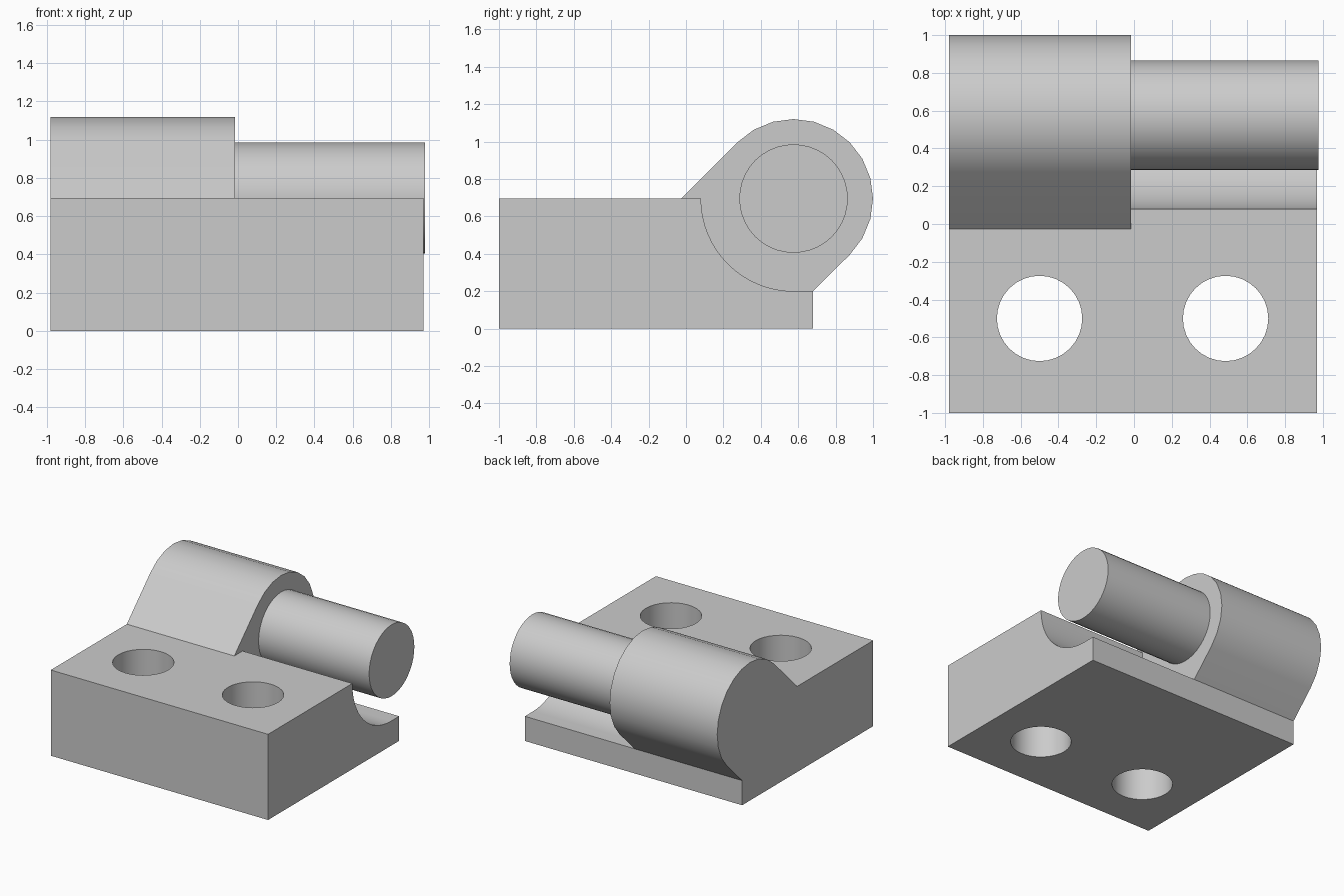
import bpy
import bmesh
from math import sin, cos, radians

if "Cube" in bpy.data.objects:
    bpy.data.objects.remove(bpy.data.objects["Cube"])

AXIS_Y, AXIS_Z = 0.575, 0.695      # hinge axis, parallel to x
BARREL_R, PIN_R, RELIEF_R = 0.425, 0.29, 0.495
LEFT, STEP, RIGHT = -0.98, -0.015, 0.97

steel = bpy.data.materials.new("plain grey")
steel.use_nodes = True
grey = (0.6, 0.6, 0.6, 1)
steel.diffuse_color = grey
steel.node_tree.nodes["Principled BSDF"].inputs["Base Color"].default_value = grey


def arc(radius, start, end, steps):
    """Points (y, z) on an arc about the hinge axis."""
    angles = [radians(start + (end - start) * i / steps) for i in range(steps + 1)]
    return [(AXIS_Y + radius * cos(a), AXIS_Z + radius * sin(a)) for a in angles]


def extrude_x(name, profile, x0, x1):
    """Solid made by sweeping a (y, z) profile along x."""
    bm = bmesh.new()
    face = bm.faces.new([bm.verts.new((x0, y, z)) for y, z in profile])
    swept = bmesh.ops.extrude_face_region(bm, geom=[face])["geom"]
    moved = [v for v in swept if isinstance(v, bmesh.types.BMVert)]
    bmesh.ops.translate(bm, verts=moved, vec=(x1 - x0, 0, 0))
    bmesh.ops.recalc_face_normals(bm, faces=bm.faces)
    mesh = bpy.data.meshes.new(name)
    bm.to_mesh(mesh)
    bm.free()
    mesh.materials.append(steel)
    obj = bpy.data.objects.new(name, mesh)
    bpy.context.collection.objects.link(obj)
    return obj


def activate(obj):
    bpy.ops.object.select_all(action="DESELECT")
    obj.select_set(True)
    bpy.context.view_layer.objects.active = obj


def cut(obj, cutter):
    activate(obj)
    mod = obj.modifiers.new("cut", "BOOLEAN")
    mod.operation, mod.solver, mod.object = "DIFFERENCE", "EXACT", cutter
    bpy.ops.object.modifier_apply(modifier=mod.name)
    bpy.data.objects.remove(cutter)


def finish(obj):
    activate(obj)
    bpy.ops.object.shade_smooth_by_angle(angle=radians(30))
    obj.modifiers.new("flat plane normals", "WEIGHTED_NORMAL").keep_sharp = True


# Hinge body: plate and knuckle in one profile
tangent = BARREL_R * (sin(radians(45)) + cos(radians(45)))
body_profile = [(-1, 0), (0.68, 0), (0.68, 0.2)]
body_profile += arc(BARREL_R, -45, 135, 12)
body_profile += [(AXIS_Y - tangent, AXIS_Z), (-1, AXIS_Z)]
body = extrude_x("hinge_body", body_profile, LEFT, RIGHT)

# Round relief under the pin
relief_profile = arc(RELIEF_R, 180, 270, 16)
relief_profile += [(1.2, 0.2), (1.2, 1.3), (-0.2, 1.3), (-0.2, AXIS_Z)]
cut(body, extrude_x("relief_cutter", relief_profile, STEP, 1.2))

# Mounting holes
for x in (-0.5, 0.485):
    bpy.ops.mesh.primitive_cylinder_add(vertices=32, radius=0.226, depth=3,
                                        location=(x, -0.5, 0))
    bpy.context.object.data.materials.append(steel)
    cut(body, bpy.context.object)
finish(body)

# Hinge pin
pin = extrude_x("hinge_pin", arc(PIN_R, 0, 360, 40)[:-1], STEP - 0.02, 0.977)
finish(pin)
